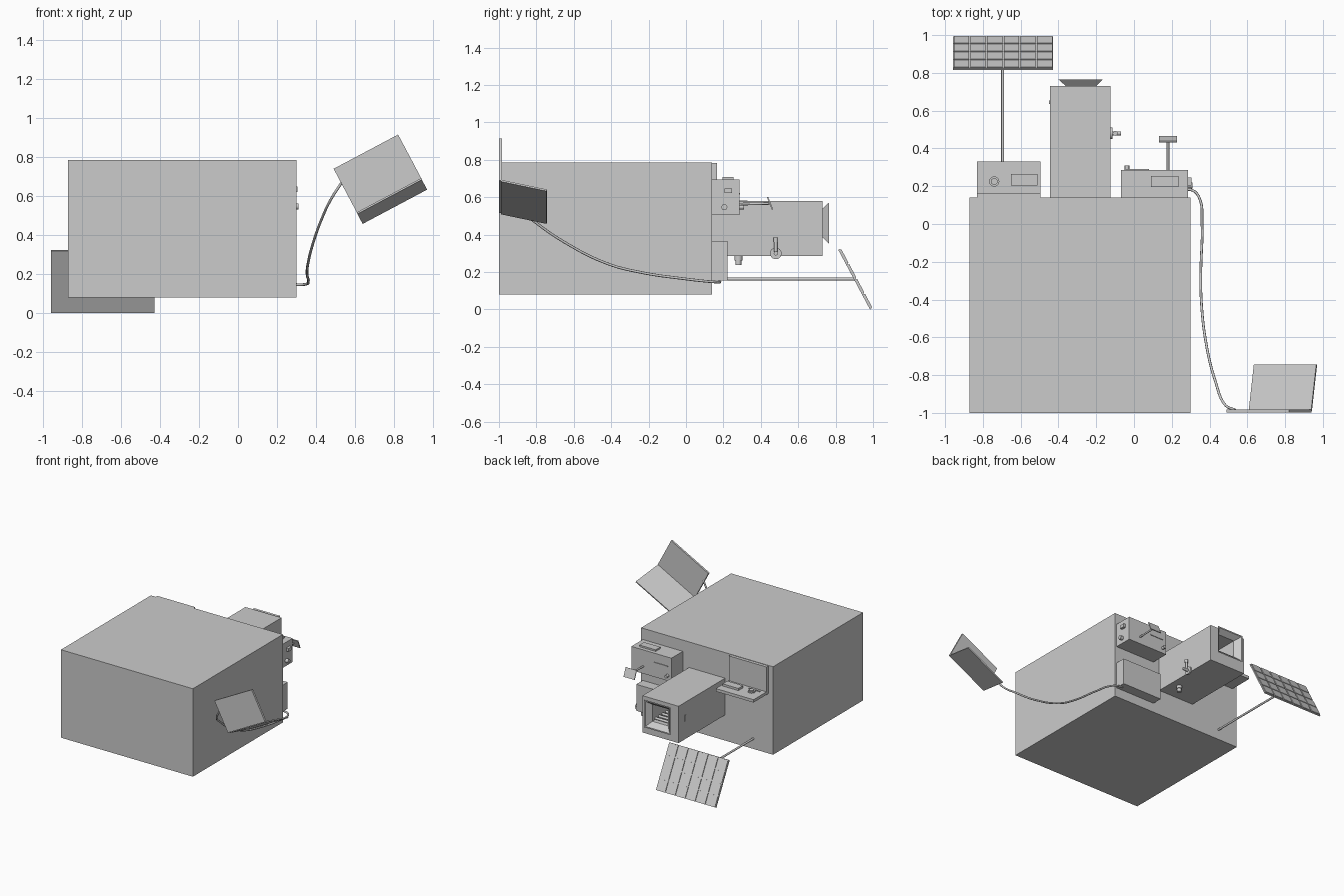
import bpy, bmesh, math
from mathutils import Matrix, Vector

cube = bpy.data.objects.get("Cube")
if cube:
    bpy.data.objects.remove(cube, do_unlink=True)

grey = bpy.data.materials.new("light_grey")
grey.use_nodes = True
grey.diffuse_color = (0.6, 0.6, 0.6, 1)
grey.node_tree.nodes["Principled BSDF"].inputs["Base Color"].default_value = (0.6, 0.6, 0.6, 1)


def finish(name, bm, matrix=None):
    bmesh.ops.recalc_face_normals(bm, faces=bm.faces)
    mesh = bpy.data.meshes.new(name)
    bm.to_mesh(mesh)
    bm.free()
    mesh.materials.append(grey)
    obj = bpy.data.objects.new(name, mesh)
    if matrix:
        obj.matrix_world = matrix
    bpy.context.collection.objects.link(obj)
    return obj


def add_box(bm, centre, size):
    bmesh.ops.create_cube(bm, size=1, matrix=Matrix.Translation(centre) @ Matrix.Diagonal((*size, 1)))


def box(name, x, y, z):
    """Box from its low and high limits on each axis."""
    bm = bmesh.new()
    lims = (x, y, z)
    add_box(bm, [(a + b) / 2 for a, b in lims], [b - a for a, b in lims])
    return finish(name, bm)


def slab(name, centre, size, axes):
    """Box turned to lie along three given axes."""
    matrix = Matrix(axes).transposed().to_4x4()
    matrix.translation = centre
    bm = bmesh.new()
    add_box(bm, (0, 0, 0), size)
    return finish(name, bm, matrix)


def rod(name, start, end, radius, sides=16, top_radius=None):
    a, b = Vector(start), Vector(end)
    bm = bmesh.new()
    bmesh.ops.create_cone(bm, cap_ends=True, segments=sides, radius1=radius,
                          radius2=top_radius or radius, depth=(b - a).length)
    matrix = (b - a).to_track_quat("Z", "Y").to_matrix().to_4x4()
    matrix.translation = (a + b) / 2
    obj = finish(name, bm, matrix)
    for f in obj.data.polygons:
        f.use_smooth = len(f.vertices) == 4
    return obj


# Main housing
box("main_housing", (-0.87, 0.30), (-1, 0.14), (0.08, 0.785))

# Duct with recessed mouth and flared hood, lofted through rectangles
outer = (-0.445, -0.125, 0.285, 0.58)
throat = (-0.36, -0.20, 0.385, 0.54)
rings = [(0.13, *outer), (0.73, *outer), (0.73, *throat),
         (0.765, -0.40, -0.165, 0.35, 0.572), (0.765, -0.39, -0.175, 0.36, 0.562),
         (0.725, -0.35, -0.21, 0.395, 0.53), (0.50, -0.35, -0.21, 0.395, 0.53)]
bm = bmesh.new()
loops = [[bm.verts.new(p) for p in ((x0, y, z0), (x1, y, z0), (x1, y, z1), (x0, y, z1))]
         for y, x0, x1, z0, z1 in rings]
for a, b in zip(loops, loops[1:]):
    for i in range(4):
        j = (i + 1) % 4
        bm.faces.new((a[i], a[j], b[j], b[i]))
bm.faces.new(loops[0])
bm.faces.new(loops[-1])
finish("duct", bm)
for i in range(4):
    y = 0.55 + i * 0.045
    rod("duct_roller", (-0.35, y, 0.405), (-0.21, y, 0.405), 0.01, 10)
box("duct_side_latch", (-0.45, -0.44), (0.635, 0.655), (0.43, 0.48))
rod("duct_drain", (-0.20, 0.28, 0.29), (-0.20, 0.28, 0.262), 0.022)
rod("duct_drain_tip", (-0.20, 0.28, 0.265), (-0.20, 0.28, 0.238), 0.016)

# Valve on the duct side
rod("valve_flange", (-0.126, 0.48, 0.30), (-0.113, 0.48, 0.30), 0.031, 24)
rod("valve_spout", (-0.115, 0.48, 0.30), (-0.07, 0.48, 0.30), 0.011)
rod("valve_stem", (-0.10, 0.48, 0.30), (-0.10, 0.48, 0.365), 0.009)
rod("valve_handle", (-0.10, 0.48, 0.36), (-0.10, 0.48, 0.385), 0.013)

# Control console: upright plate and shelf
box("console_back", (-0.83, -0.495), (0.13, 0.165), (0.58, 0.782))
box("console_shelf", (-0.83, -0.495), (0.13, 0.33), (0.56, 0.583))
box("console_block", (-0.65, -0.51), (0.205, 0.265), (0.58, 0.60))
box("console_slot", (-0.79, -0.69), (0.187, 0.195), (0.58, 0.588))
rod("console_dial", (-0.74, 0.225, 0.58), (-0.74, 0.225, 0.592), 0.027, 24)
rod("console_dial_cap", (-0.74, 0.225, 0.59), (-0.74, 0.225, 0.60), 0.018, 24)

# Upper equipment box with its fittings
box("upper_box", (-0.07, 0.285), (0.13, 0.285), (0.505, 0.695))
box("upper_box_pad", (0.09, 0.235), (0.195, 0.255), (0.69, 0.708))
box("upper_box_switch", (0.28, 0.305), (0.205, 0.245), (0.622, 0.648))
rod("upper_box_knob", (0.28, 0.205, 0.547), (0.31, 0.205, 0.547), 0.016)
box("upper_box_strip", (-0.04, 0.08), (0.28, 0.29), (0.616, 0.624))
rod("upper_box_button", (-0.037, 0.28, 0.547), (-0.037, 0.31, 0.547), 0.012)
rod("vane_rod", (0.18, 0.28, 0.563), (0.18, 0.445, 0.567), 0.007, 10)
tilt = Matrix.Rotation(math.radians(-68), 3, "X")
slab("vane_plate", (0.18, 0.449, 0.568), (0.096, 0.072, 0.007), tilt.transposed())

# Lower equipment box
box("lower_box", (-0.07, 0.285), (0.13, 0.222), (0.155, 0.367))

# Solar panel: pole, backing and raised cells
rod("panel_pole", (-0.695, 0.13, 0.163), (-0.695, 0.90, 0.163), 0.008, 12)
width, length, cols, rows = 0.53, 0.36, 6, 4
panel_matrix = Matrix.Translation((-0.693, 0.906, 0.163)) @ Matrix.Rotation(math.radians(-62), 4, "X")
bm = bmesh.new()
add_box(bm, (0, 0, -0.003), (width, length, 0.01))
for c in range(cols):
    for r in range(rows):
        add_box(bm, ((c + 0.5 - cols / 2) * width / cols, (r + 0.5 - rows / 2) * length / rows, 0.004),
                (width / cols - 0.008, length / rows - 0.008, 0.008))
finish("solar_panel", bm, panel_matrix)

# Folding terminal: base and open lid
along = Vector((0.883, 0, 0.469)).normalized()
across = Vector((along.z, 0, -along.x))
slab("terminal_base", (0.715, -0.991, 0.715), (0.374, 0.255, 0.016), (along, across, along.cross(across)))
lid_dir = (across * 0.057 + Vector((0, 0.24, 0))).normalized()
hinge = Vector((0.775, -0.985, 0.60))
slab("terminal_lid", hinge + lid_dir * 0.122, (0.374, 0.25, 0.01), (along, lid_dir, along.cross(lid_dir)))

# Cable from the lower box to the terminal
path = [(0.26, 0.18, 0.15), (0.31, 0.178, 0.146), (0.345, 0.14, 0.148), (0.36, 0, 0.163),
        (0.354, -0.25, 0.20), (0.357, -0.42, 0.245), (0.385, -0.65, 0.36),
        (0.43, -0.83, 0.485), (0.48, -0.955, 0.59), (0.535, -0.985, 0.675)]
curve = bpy.data.curves.new("cable", "CURVE")
curve.dimensions = "3D"
curve.bevel_depth = 0.007
curve.bevel_resolution = 2
curve.resolution_u = 8
curve.use_fill_caps = True
spline = curve.splines.new("BEZIER")
spline.bezier_points.add(len(path) - 1)
for point, co in zip(spline.bezier_points, path):
    point.co = co
    point.handle_left_type = point.handle_right_type = "AUTO"
curve.materials.append(grey)
bpy.context.collection.objects.link(bpy.data.objects.new("cable", curve))
